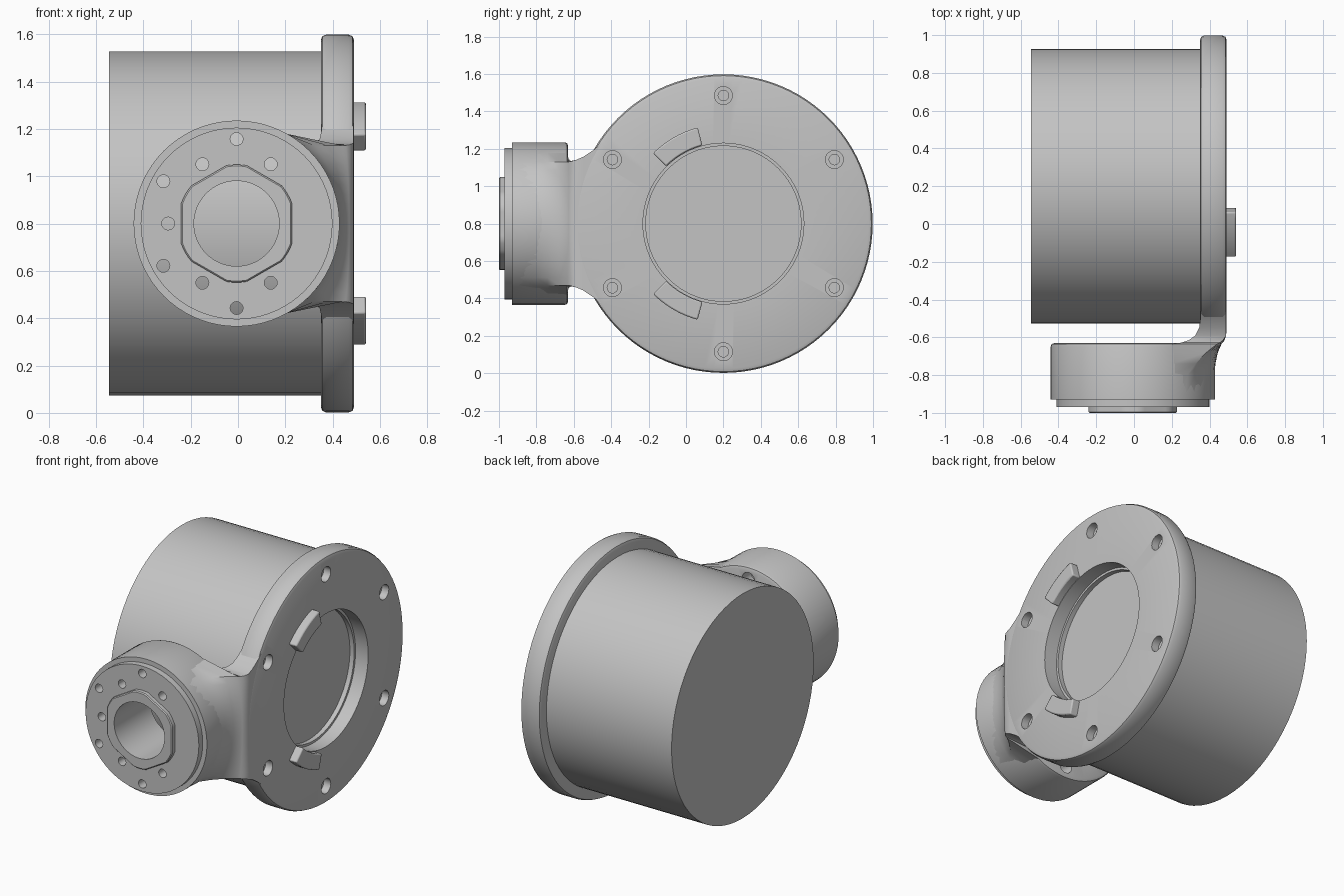
import bpy, bmesh
from math import sin, cos, pi, radians, sqrt

if "Cube" in bpy.data.objects:
    bpy.data.objects.remove(bpy.data.objects["Cube"], do_unlink=True)

grey = bpy.data.materials.new("plain grey")
grey.use_nodes = True
colour = (0.55, 0.55, 0.55, 1)
grey.diffuse_color = colour
grey.node_tree.nodes["Principled BSDF"].inputs["Base Color"].default_value = colour

MAIN = (0.2, 0.8)       # y, z of the drum axis
BOSS = (-0.006, 0.8)    # x, z of the boss axis
BOSS_R = 0.435


def activate(obj):
    bpy.ops.object.select_all(action='DESELECT')
    obj.select_set(True)
    bpy.context.view_layer.objects.active = obj


def loft(name, rings, closed=False):
    """Skin equal-sized rings; cap the ends, or join last to first."""
    bm = bmesh.new()
    loops = [[bm.verts.new(p) for p in ring] for ring in rings]
    pairs = list(zip(loops, loops[1:]))
    if closed:
        pairs.append((loops[-1], loops[0]))
    else:
        bm.faces.new(loops[0])
        bm.faces.new(loops[-1])
    n = len(loops[0])
    for a, b in pairs:
        for i in range(n):
            j = (i + 1) % n
            bm.faces.new((a[i], a[j], b[j], b[i]))
    bmesh.ops.recalc_face_normals(bm, faces=bm.faces[:])
    mesh = bpy.data.meshes.new(name)
    bm.to_mesh(mesh)
    bm.free()
    mesh.materials.append(grey)
    obj = bpy.data.objects.new(name, mesh)
    bpy.context.collection.objects.link(obj)
    return obj


def lathe(name, profile, axis, centre, n=72, closed=False):
    """Turn (distance along axis, radius) points around the x or y axis."""
    rings = []
    for d, r in profile:
        ring = []
        for i in range(n):
            t = 2 * pi * i / n
            u, v = centre[0] + r * cos(t), centre[1] + r * sin(t)
            ring.append((d, u, v) if axis == 'x' else (u, d, v))
        rings.append(ring)
    return loft(name, rings, closed)


def cut(obj, cutter):
    cutter.hide_render = True
    mod = obj.modifiers.new("hole", 'BOOLEAN')
    mod.operation = 'DIFFERENCE'
    mod.solver = 'EXACT'
    mod.object = cutter
    activate(obj)
    bpy.ops.object.modifier_apply(modifier=mod.name)
    bpy.data.objects.remove(cutter, do_unlink=True)


def smooth(obj, angle=32):
    activate(obj)
    bpy.ops.object.shade_smooth_by_angle(angle=radians(angle))


def polar(centre, r, degrees):
    t = radians(degrees)
    return centre[0] + r * cos(t), centre[1] + r * sin(t)


# Drum
smooth(lathe("drum", [(-0.545, 0.726), (0.36, 0.726)], 'x', MAIN))

# Flange with stepped recess and rounded rim
flange = lathe("flange", [
    (0.37, 0.415), (0.4, 0.415), (0.4, 0.43), (0.49, 0.43),
    (0.49, 0.775), (0.484, 0.791), (0.468, 0.798),
    (0.372, 0.798), (0.356, 0.791), (0.35, 0.775)], 'x', MAIN, 96)
for k in range(6):
    cut(flange, lathe("bolt_cutter", [
        (0.55, 0.048), (0.44, 0.048), (0.44, 0.028), (0.38, 0.028)],
        'x', polar(MAIN, 0.685, 30 + 60 * k), 24))
smooth(flange)

# Curved lugs beside the recess, mirrored above and below
for name, side in (("upper_lug", 1), ("lower_lug", -1)):
    sections = []
    for i in range(9):
        (yi, zi), (yo, zo) = [polar(MAIN, r, side * (105 + 30 * i / 8))
                              for r in (0.433, 0.532)]
        sections.append([(0.45, yi, zi), (0.45, yo, zo),
                         (0.541, yo, zo), (0.541, yi, zi)])
    lug = loft(name, sections)
    bevel = lug.modifiers.new("bevel", 'BEVEL')
    bevel.width = 0.008
    bevel.segments = 2
    bevel.limit_method = 'ANGLE'
    smooth(lug)

# Bored boss with a stepped front and softened back edge
boss = lathe("boss", [
    (-0.97, 0.18), (-0.97, 0.405), (-0.93, 0.405), (-0.93, BOSS_R),
    (-0.65, BOSS_R), (-0.636, 0.43), (-0.63, 0.415), (-0.63, 0.18)],
    'y', BOSS, closed=True)
holes = [(0.357, a) for a in (90, 150, 210, 270)]
holes += [(0.289, a) for a in (60, 120, 180, 240, 300)]
for r, a in holes:
    cut(boss, lathe("pin_cutter", [
        (-1.05, 0.027), (-0.72, 0.027), (-0.72, 0.045), (-0.6, 0.045)],
        'y', polar(BOSS, r, a), 20))
smooth(boss)


# Round-cornered hexagonal collar around the bore
def hex_ring(y, inset):
    ring = []
    for i in range(72):
        a = 5 * i
        off = (a + 30) % 60 - 30
        r = min(0.249, 0.234 / cos(radians(off))) - inset
        x, z = polar(BOSS, r, a)
        ring.append((x, y, z))
    return ring


def bore_ring(y):
    return [(x, y, z) for x, z in (polar(BOSS, 0.18, 5 * i) for i in range(72))]


collar = loft("hex_collar", [
    bore_ring(-0.96), hex_ring(-0.96, 0), hex_ring(-0.994, 0),
    hex_ring(-1.0, 0.006), bore_ring(-1.0)], closed=True)
smooth(collar)

# Neck blending the flange into the boss:
# y, inner x, outer x, outer half height, inner half height, roundness
stations = [
    (-0.45, 0.352, 0.488, 0.43, 0.43, 0),
    (-0.50, 0.352, 0.488, 0.39, 0.39, 0),
    (-0.55, 0.345, 0.488, 0.357, 0.357, 0),
    (-0.59, 0.325, 0.488, 0.34, 0.34, 0),
    (-0.615, 0.29, 0.482, 0.333, 0.335, 0.05),
    (-0.628, 0.25, 0.475, 0.33, 0.345, 0.1),
    (-0.635, 0.2, 0.47, 0.33, 0.38, 0.15),
    (-0.68, 0.2, 0.455, 0.33, 0.38, 0.4),
    (-0.74, 0.2, 0.44, 0.33, 0.38, 0.7),
    (-0.80, 0.2, 0.43, 0.33, 0.38, 0.95),
    (-0.92, 0.2, 0.43, 0.33, 0.38, 1),
]
sections = []
for y, x_in, x_out, h, h_in, w in stations:
    ring = [(x_in, y, BOSS[1] - h_in)]
    for i in range(17):
        z = h * (i / 8 - 1)
        arc = BOSS[0] + sqrt(BOSS_R ** 2 - z * z) - 0.002
        ring.append((x_out * (1 - w) + arc * w, y, BOSS[1] + z))
    ring.append((x_in, y, BOSS[1] + h_in))
    sections.append(ring)
smooth(loft("neck", sections), 40)
